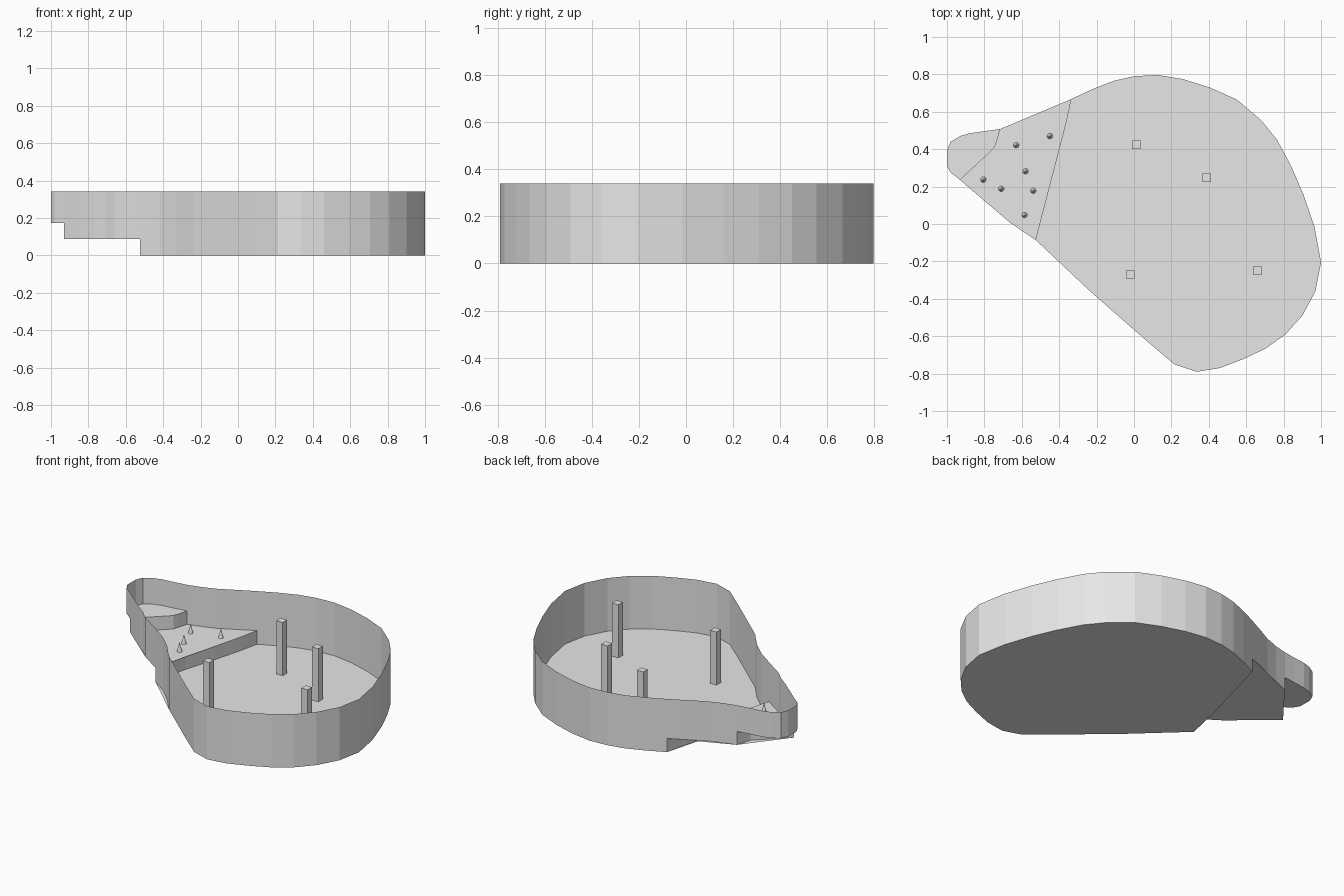
import bpy
import bmesh
from mathutils import Matrix

cube = bpy.data.objects.get("Cube")
if cube:
    bpy.data.objects.remove(cube, do_unlink=True)

# Levels of the stepped basin
RIM, DEEP, MIDDLE, SHALLOW = 0.34, 0.0, 0.087, 0.173

grey = bpy.data.materials.new("plain grey")
grey.use_nodes = True
grey.diffuse_color = (0.8, 0.8, 0.8, 1)
grey.node_tree.nodes["Principled BSDF"].inputs["Base Color"].default_value = grey.diffuse_color


def finish(name, bm):
    mesh = bpy.data.meshes.new(name)
    bm.to_mesh(mesh)
    bm.free()
    mesh.materials.append(grey)
    obj = bpy.data.objects.new(name, mesh)
    bpy.context.collection.objects.link(obj)
    return obj


def units(points):
    """Turn hundredths into model units."""
    return [(x / 100, y / 100) for x, y in points]


def wall(name, path, low, high):
    """Thin upright sheet that follows a path."""
    bm = bmesh.new()
    bottom = [bm.verts.new((x, y, low)) for x, y in path]
    top = [bm.verts.new((x, y, high)) for x, y in path]
    for i in range(len(path) - 1):
        bm.faces.new((bottom[i], bottom[i + 1], top[i + 1], top[i]))
    return finish(name, bm)


def floor(name, loop, height):
    """Flat sheet inside a counterclockwise loop."""
    bm = bmesh.new()
    face = bm.faces.new([bm.verts.new((x, y, height)) for x, y in loop])
    bmesh.ops.triangulate(bm, faces=[face], ngon_method='EAR_CLIP')
    return finish(name, bm)


# Outline, counterclockwise, split where the floor steps
front_bank = units([(-93, 23.5), (-86, 17.5), (-77, 10), (-71, 5.5),
                    (-66, 0.5), (-52.5, -8.6)])
basin = units([(-52.5, -8.6), (-42, -16), (-33, -24.5), (-24, -35.5),
               (8.5, -64), (21.5, -75), (33.5, -79), (46, -77),
               (59, -72), (70.5, -66.5), (81, -59), (90, -49),
               (97, -36), (100, -20.5), (96.5, -1.5), (90.5, 16),
               (84, 31), (76.5, 45), (68, 55.5), (55, 66.5),
               (40.5, 73), (26, 77.5), (12.5, 79.7), (0, 79),
               (-11, 76.5), (-22.5, 72), (-33.5, 66.8)])
back_bank = units([(-33.5, 66.8), (-44, 61.5), (-53.5, 56.5),
                   (-63, 53), (-71.5, 50.8)])
nose = units([(-71.5, 50.8), (-80, 49.5), (-88, 48.5), (-93, 47),
              (-98, 44), (-100, 39.5), (-100, 31), (-98, 27.5), (-93, 23.5)])

# Lines of the two steps, from back to front
deep_step = units([(-33.5, 66.8), (-36, 55), (-41.5, 35), (-47.5, 15),
                   (-52.5, -8.6)])
nose_step = units([(-71.5, 50.8), (-73.3, 44.5), (-74.5, 41),
                   (-77, 38.5), (-93, 23.5)])

# Outer walls
wall("basin_wall", basin, DEEP, RIM)
wall("front_bank_wall", front_bank, MIDDLE, RIM)
wall("back_bank_wall", back_bank, MIDDLE, RIM)
wall("nose_wall", nose, SHALLOW, RIM)

# Floors
floor("deep_floor", basin + deep_step[1:-1], DEEP)
floor("middle_floor", front_bank + deep_step[-2:0:-1] + back_bank + nose_step[1:-1], MIDDLE)
floor("shallow_floor", nose + nose_step[-2:0:-1], SHALLOW)

# Risers between the floors
wall("deep_riser", deep_step[::-1], DEEP, MIDDLE)
wall("shallow_riser", nose_step[::-1], MIDDLE, SHALLOW)

# Square posts standing on the deep floor
for x, y in units([(1.3, 42.3), (38.8, 24.8), (-2, -27), (66, -25)]):
    bm = bmesh.new()
    place = Matrix.Translation((x, y, RIM / 2)) @ Matrix.Diagonal((0.045, 0.045, RIM, 1))
    bmesh.ops.create_cube(bm, size=1, matrix=place)
    finish("post", bm)

# Small spikes on the middle floor
SPIKE = 0.06
for x, y in units([(-80.5, 23.7), (-63, 42.2), (-45, 47), (-58, 28.2),
                   (-71, 18.8), (-53.8, 17.8), (-58.5, 4.8)]):
    bm = bmesh.new()
    bmesh.ops.create_cone(bm, cap_ends=True, segments=12, radius1=0.015, radius2=0,
                          depth=SPIKE, matrix=Matrix.Translation((x, y, MIDDLE + SPIKE / 2)))
    finish("spike", bm)
